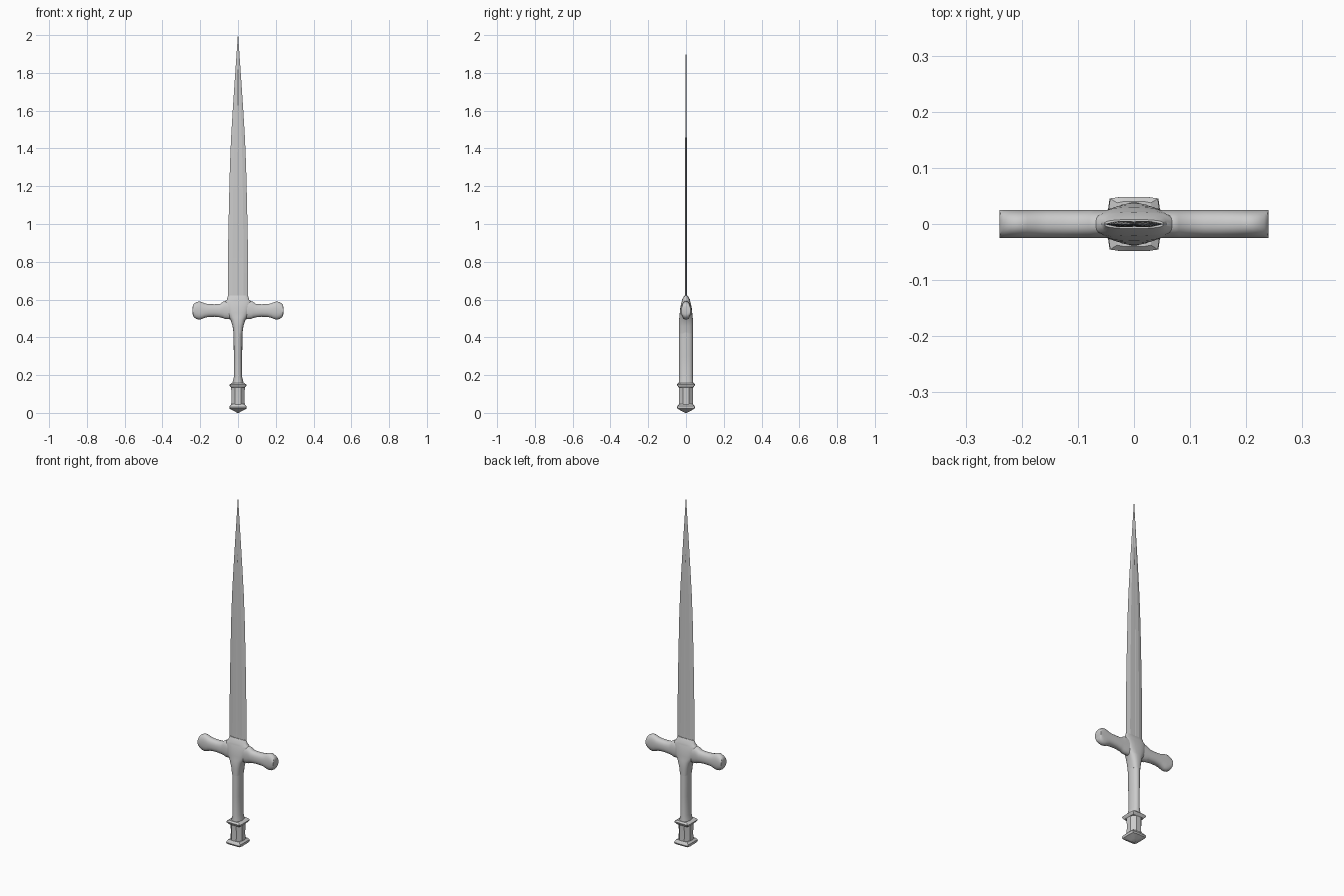
import bpy, bmesh
from math import cos, sin, pi

if "Cube" in bpy.data.objects:
    bpy.data.objects.remove(bpy.data.objects["Cube"])


def rounded(a, b, power=2.0, n=24, turn=0.0):
    """Superellipse outline with half-sizes a, b."""
    pts = []
    for i in range(n):
        t = 2 * pi * i / n + turn
        c, s = cos(t), sin(t)
        r = (abs(c) ** power + abs(s) ** power) ** (-1 / power)
        pts.append((a * r * c, b * r * s))
    return pts


def loft(name, sections, place, angle=35):
    """Skin a list of (position, outline) into a closed, smooth solid."""
    bm = bmesh.new()
    rings = [[bm.verts.new(place(p, u, v)) for u, v in outline]
             for p, outline in sections]
    for lo, hi in zip(rings, rings[1:]):
        n = len(lo)
        for i in range(n):
            j = (i + 1) % n
            bm.faces.new((lo[i], lo[j], hi[j], hi[i]))
    bm.faces.new(rings[0][::-1])
    bm.faces.new(rings[-1])
    bmesh.ops.recalc_face_normals(bm, faces=bm.faces)
    mesh = bpy.data.meshes.new(name)
    bm.to_mesh(mesh)
    bm.free()
    obj = bpy.data.objects.new(name, mesh)
    bpy.context.collection.objects.link(obj)
    bpy.ops.object.select_all(action='DESELECT')
    obj.select_set(True)
    bpy.context.view_layer.objects.active = obj
    bpy.ops.object.shade_smooth_by_angle(angle=angle * pi / 180)
    return obj


def along_z(p, u, v):
    return (u, v, p)


def along_x(p, u, v):
    return (p, u, v)


# Blade: bevelled edges with a shallow central groove
def blade_outline(w, t):
    half = [(w, 0), (0.55 * w, t), (0.1 * w, t), (0, 0.75 * t),
            (-0.1 * w, t), (-0.55 * w, t)]
    return half + [(-x, -y) for x, y in half]


blade = [(0.57, .052, .006), (0.66, .054, .0055), (0.9, .052, .005),
         (1.1, .048, .005), (1.3, .043, .0045), (1.45, .037, .004),
         (1.6, .028, .0035), (1.75, .018, .0025), (1.88, .009, .0015),
         (2.0, .0008, .0003)]
loft("blade", [(z, blade_outline(w, t)) for z, w, t in blade], along_z, 5)

# Guard centre block, flowing down into the grip
hub = [(0.42, .023, .036), (0.46, .029, .037), (0.495, .040, .037),
       (0.505, .047, .035), (0.53, .060, .033), (0.56, .066, .030),
       (0.585, .072, .024), (0.592, .068, .022), (0.60, .058, .021),
       (0.622, .053, .008)]
loft("guard_centre", [(z, rounded(a, b, 2.8)) for z, a, b in hub], along_z)

# Guard arm, mirrored to the other side: (x, bottom z, top z)
arm = [(0.03, .495, .59), (0.07, .497, .592), (0.08, .502, .588),
       (0.095, .506, .577), (0.125, .509, .575), (0.155, .508, .576),
       (0.175, .504, .579), (0.19, .497, .586), (0.205, .494, .590),
       (0.22, .497, .587), (0.232, .505, .579), (0.238, .514, .572),
       (0.24, .524, .562)]
guard = loft("guard_arms",
             [(x, [(y, z + (lo + hi) / 2)
                   for y, z in rounded(.025, (hi - lo) / 2, 2.4)])
              for x, lo, hi in arm], along_x)
mirror = guard.modifiers.new("other_side", 'MIRROR')
mirror.use_axis = (True, False, False)

# Grip: oval, deeper than it is wide
grip = [(0.14, .030, .040), (0.165, .028, .038), (0.19, .022, .036),
        (0.3, .022, .036), (0.43, .024, .036)]
loft("grip", [(z, rounded(a, b, 2.2)) for z, a, b in grip], along_z)

# Pommel body: eight-sided sleeve
body = [(0.02, .037, .039), (0.085, .036, .037), (0.148, .037, .039)]
loft("pommel_body", [(z, rounded(a, b, 3, 8, pi / 8)) for z, a, b in body],
     along_z, 30)


# Square flange plates at both ends of the pommel
def flange(name, rows):
    loft(name, [(z, rounded(a, b, 12, 24, pi / 4)) for z, a, b in rows],
         along_z, 30)


flange("pommel_collar", [(0.134, .036, .038), (0.144, .044, .046),
                         (0.150, .045, .048), (0.158, .032, .040)])
flange("pommel_cap", [(0.0, .003, .003), (0.008, .018, .020),
                      (0.022, .044, .045), (0.030, .046, .048),
                      (0.036, .045, .046), (0.046, .035, .037)])
